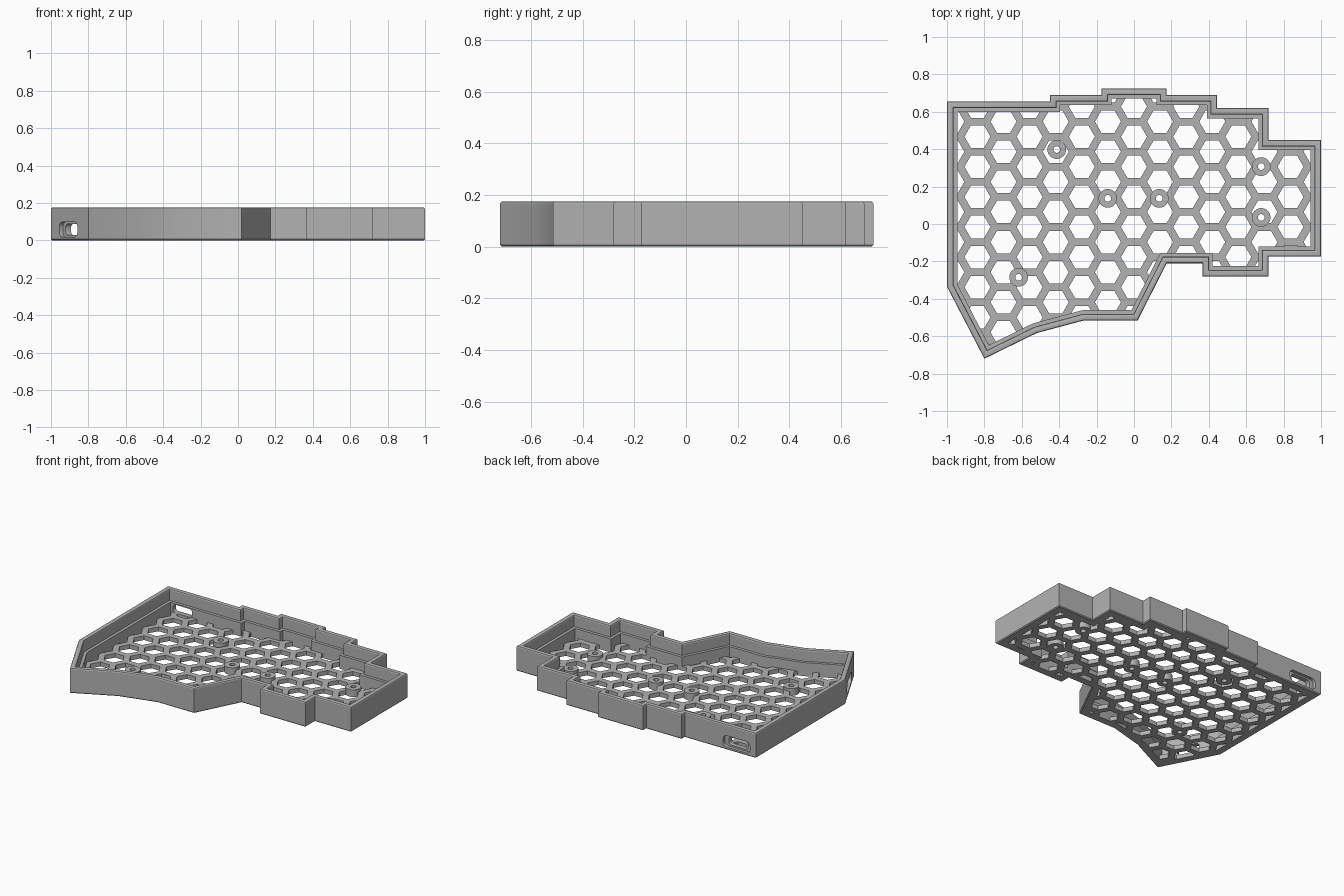
import bpy, bmesh, math
from mathutils import Vector, Matrix

if "Cube" in bpy.data.objects:
    bpy.data.objects.remove(bpy.data.objects["Cube"])

grey = bpy.data.materials.new("case_grey")
grey.diffuse_color = (0.45, 0.45, 0.45, 1)
grey.use_nodes = True
grey.node_tree.nodes["Principled BSDF"].inputs["Base Color"].default_value = grey.diffuse_color

H = 0.175          # wall height
FLOOR = 0.03       # floor thickness

# clockwise plan of the case
OUTLINE = [(-1, .655), (-.45, .655), (-.45, .69), (-.175, .69), (-.175, .725),
           (.175, .725), (.175, .69), (.445, .69), (.445, .62), (.72, .62),
           (.72, .45), (1, .45), (1, -.175), (.72, -.175), (.72, -.28),
           (.365, -.28), (.365, -.21), (.175, -.21), (.02, -.515),
           (-.265, -.515), (-.52, -.583), (-.80, -.72), (-1, -.335)]
BOSSES = [(-.413, .398), (-.14, .137), (.135, .137), (.68, .307), (.68, .035), (-.617, -.285)]


def inset(pts, d):
    """Mitred inward offset of a clockwise outline."""
    out = []
    for i, p in enumerate(pts):
        p = Vector(p)
        a = (p - Vector(pts[i - 1])).normalized()
        b = (Vector(pts[(i + 1) % len(pts)]) - p).normalized()
        n1, n2 = Vector((a.y, -a.x)), Vector((b.y, -b.x))
        out.append(p + (n1 + n2) * d / (1 + n1.dot(n2)))
    return out


def finish(bm, name):
    bmesh.ops.recalc_face_normals(bm, faces=bm.faces[:])
    me = bpy.data.meshes.new(name)
    bm.to_mesh(me)
    bm.free()
    me.materials.append(grey)
    ob = bpy.data.objects.new(name, me)
    bpy.context.collection.objects.link(ob)
    return ob


def sweep(name, pts, profile):
    """Closed (inset, z) profile carried round an outline."""
    bm = bmesh.new()
    rings = [[bm.verts.new((p.x, p.y, z)) for p in inset(pts, d)] for d, z in profile]
    for k, r in enumerate(rings):
        s = rings[(k + 1) % len(rings)]
        for i in range(len(pts)):
            j = (i + 1) % len(pts)
            bm.faces.new((r[i], r[j], s[j], s[i]))
    return finish(bm, name)


def prisms(name, shapes, z0, z1, matrix=Matrix()):
    """Straight prisms over several outlines."""
    bm = bmesh.new()
    for pts in shapes:
        lo = [bm.verts.new(matrix @ Vector((p[0], p[1], z0))) for p in pts]
        hi = [bm.verts.new(matrix @ Vector((p[0], p[1], z1))) for p in pts]
        bm.faces.new(lo[::-1])
        bm.faces.new(hi)
        for i in range(len(pts)):
            j = (i + 1) % len(pts)
            bm.faces.new((lo[i], lo[j], hi[j], hi[i]))
    return finish(bm, name)


def ngon(x, y, r, n):
    return [(x + r * math.cos(-2 * math.pi * i / n), y + r * math.sin(-2 * math.pi * i / n))
            for i in range(n)]


def rounded(w, h, r):
    pts = []
    for q, (sx, sy) in enumerate([(1, 1), (-1, 1), (-1, -1), (1, -1)]):
        for k in range(6):
            a = math.pi / 2 * (q + k / 5)
            pts.append((sx * (w / 2 - r) + r * math.cos(a), sy * (h / 2 - r) + r * math.sin(a)))
    return pts


def cut(ob, cutter):
    m = ob.modifiers.new("cut", 'BOOLEAN')
    m.operation, m.solver, m.object = 'DIFFERENCE', 'EXACT', cutter
    bpy.context.view_layer.objects.active = ob
    bpy.ops.object.modifier_apply(modifier=m.name)
    bpy.data.objects.remove(cutter)


# wall with softened rim and an inner ledge
wall = sweep("case_wall", OUTLINE, [
    (.006, 0), (0, .006), (0, H - .008), (.003, H - .002), (.008, H), (.027, H), (.032, H - .002),
    (.035, H - .008), (.035, .095), (.055, .095), (.055, 0)])

# recessed cable ports in the back wall and the slanted left wall
left_mid, left_dir = Vector((-.907, -.514, .058)), Vector((.2, -.385, 0)).normalized()
for centre, along in ((Vector((-.85, .655, .058)), Vector((-1, 0, 0))), (left_mid, left_dir)):
    up = Vector((0, 0, 1))
    out = along.cross(up)
    frame = Matrix((along, up, out)).transposed().to_4x4()
    frame.translation = centre
    cut(wall, prisms("port_recess", [rounded(.21, .08, .03)], -.022, .05, frame))
    cut(wall, prisms("port_hole", [rounded(.15, .058, .022)], -.09, .05, frame))

# honeycomb floor
floor = prisms("honeycomb_floor", [inset(OUTLINE, .045)], 0, FLOOR)
DX, PITCH = .1395, .161
holes = [ngon(DX * k, -.016 + PITCH * (j + .5 * (k % 2)), .0695, 6)
         for k in range(-7, 8) for j in range(-5, 6)]
cut(floor, prisms("hex_holes", holes, -.05, .1))
cut(floor, prisms("boss_seats", [ngon(x, y, .045, 32) for x, y in BOSSES], -.05, .1))

# screw bosses
bosses = [sweep("screw_boss", ngon(x, y, .05, 32), [(0, 0), (0, .05), (.032, .05), (.032, 0)])
          for x, y in BOSSES]

# smooth the round parts, keep edges sharp
bpy.ops.object.select_all(action='DESELECT')
for ob in bosses + [wall]:
    ob.select_set(True)
bpy.context.view_layer.objects.active = wall
bpy.ops.object.shade_smooth_by_angle(angle=math.radians(25))
